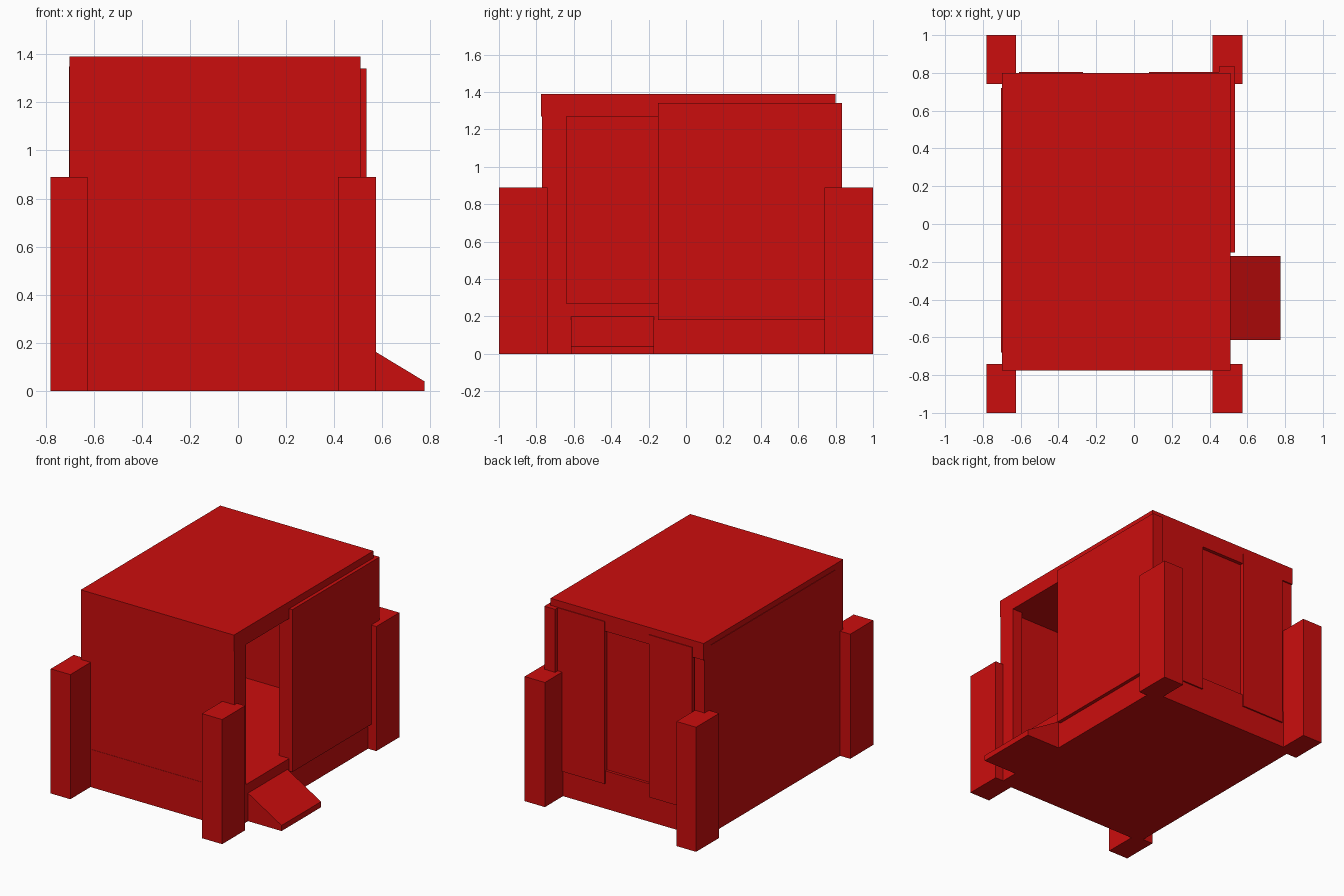
import bpy
import bmesh

cube = bpy.data.objects.get("Cube")
if cube:
    bpy.data.objects.remove(cube, do_unlink=True)

red = bpy.data.materials.new("red")
red.use_nodes = True
colour = (0.6, 0.004, 0.004, 1)
red.diffuse_color = colour
red.node_tree.nodes["Principled BSDF"].inputs["Base Color"].default_value = colour


def prism(name, profile, y0, y1):
    """Extrude an (x, z) outline from y0 to y1."""
    bm = bmesh.new()
    face = bm.faces.new([bm.verts.new((x, y0, z)) for x, z in profile])
    out = bmesh.ops.extrude_face_region(bm, geom=[face])
    verts = [v for v in out["geom"] if isinstance(v, bmesh.types.BMVert)]
    bmesh.ops.translate(bm, verts=verts, vec=(0, y1 - y0, 0))
    bmesh.ops.recalc_face_normals(bm, faces=bm.faces)
    mesh = bpy.data.meshes.new(name)
    bm.to_mesh(mesh)
    bm.free()
    mesh.materials.append(red)
    obj = bpy.data.objects.new(name, mesh)
    bpy.context.collection.objects.link(obj)
    return obj


def box(name, x, y, z):
    return prism(name, [(x[0], z[0]), (x[1], z[0]), (x[1], z[1]), (x[0], z[1])], *y)


LEFT, RIGHT, FRONT, BACK = -0.70, 0.51, -0.775, 0.80
FLOOR, CEILING, TOP = 0.27, 1.27, 1.39
WALL = (FLOOR, CEILING)

# Base and roof slabs
box("base", (LEFT, RIGHT), (FRONT + 0.003, BACK - 0.005), (0, FLOOR))
box("roof", (LEFT, RIGHT), (FRONT, BACK), (CEILING, TOP))

# Hollow room walls, with the doorway open on the +x side
box("front_wall", (LEFT, RIGHT), (FRONT + 0.005, -0.69), WALL)
box("doorway_front_jamb", (0.43, RIGHT), (-0.70, -0.64), WALL)
box("side_wall", (0.43, RIGHT), (-0.15, BACK - 0.01), WALL)
box("far_side_wall", (LEFT, -0.62), (FRONT + 0.01, BACK - 0.01), WALL)
box("far_side_panel", (LEFT - 0.003, LEFT + 0.02), (-0.68, 0.72), (0.03, 1.35))
box("back_wall", (-0.65, 0.45), (0.70, BACK - 0.025), WALL)

# Sliding side door with its end bar
DOOR = (0.18, 1.34)
box("sliding_door", (RIGHT, 0.535), (-0.15, 0.835), DOOR)
box("door_end_bar", (0.45, RIGHT), (BACK - 0.01, 0.835), DOOR)

# Thin back doors on either side of the recessed panel
for name, x in (("back_door_left", (0.08, 0.45)), ("back_door_right", (-0.61, -0.27))):
    box(name, x, (BACK - 0.03, BACK + 0.005), DOOR)

# Entry ramp
prism("ramp", [(RIGHT, 0), (0.775, 0), (0.775, 0.04), (RIGHT, 0.20)], -0.615, -0.17)

# Four corner bollards
for side, x in (("right", (-0.78, -0.625)), ("left", (0.415, 0.575))):
    for end, y in (("front", (-1, -0.74)), ("back", (0.74, 1))):
        box(f"{end}_{side}_post", x, y, (0, 0.89))
